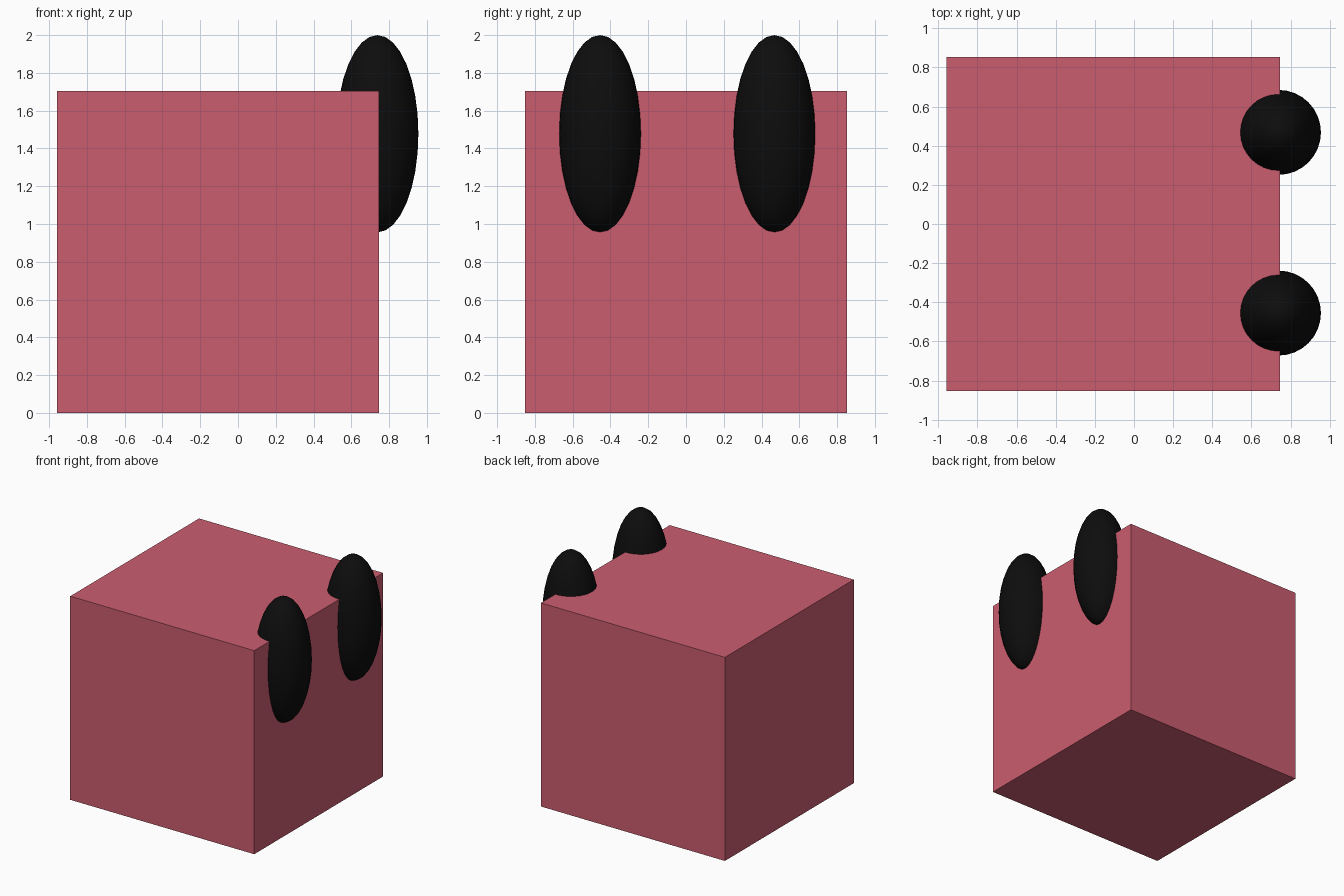
import bpy

if "Cube" in bpy.data.objects:
    bpy.data.objects.remove(bpy.data.objects["Cube"])


def material(name, color):
    mat = bpy.data.materials.new(name)
    mat.diffuse_color = color
    mat.use_nodes = True
    mat.node_tree.nodes["Principled BSDF"].inputs["Base Color"].default_value = mat.diffuse_color
    return mat


pink = material("pink", (0.6, 0.11, 0.16, 1))
black = material("black", (0.004, 0.004, 0.004, 1))

# Cube body, flat faced
SIZE = 1.704
bpy.ops.mesh.primitive_cube_add(size=SIZE, location=(-0.105, 0, SIZE / 2))
body = bpy.context.object
body.name = "body"
body.data.materials.append(pink)

# Two tall oval eyes set into the upper right edge
for name, y in (("eye_front", -0.455), ("eye_back", 0.468)):
    bpy.ops.mesh.primitive_uv_sphere_add(
        segments=32, ring_count=16, radius=1, location=(0.738, y, 1.478))
    eye = bpy.context.object
    eye.name = name
    eye.scale = (0.217, 0.217, 0.522)
    bpy.ops.object.transform_apply(location=False, rotation=False, scale=True)
    bpy.ops.object.shade_smooth()
    eye.data.materials.append(black)
